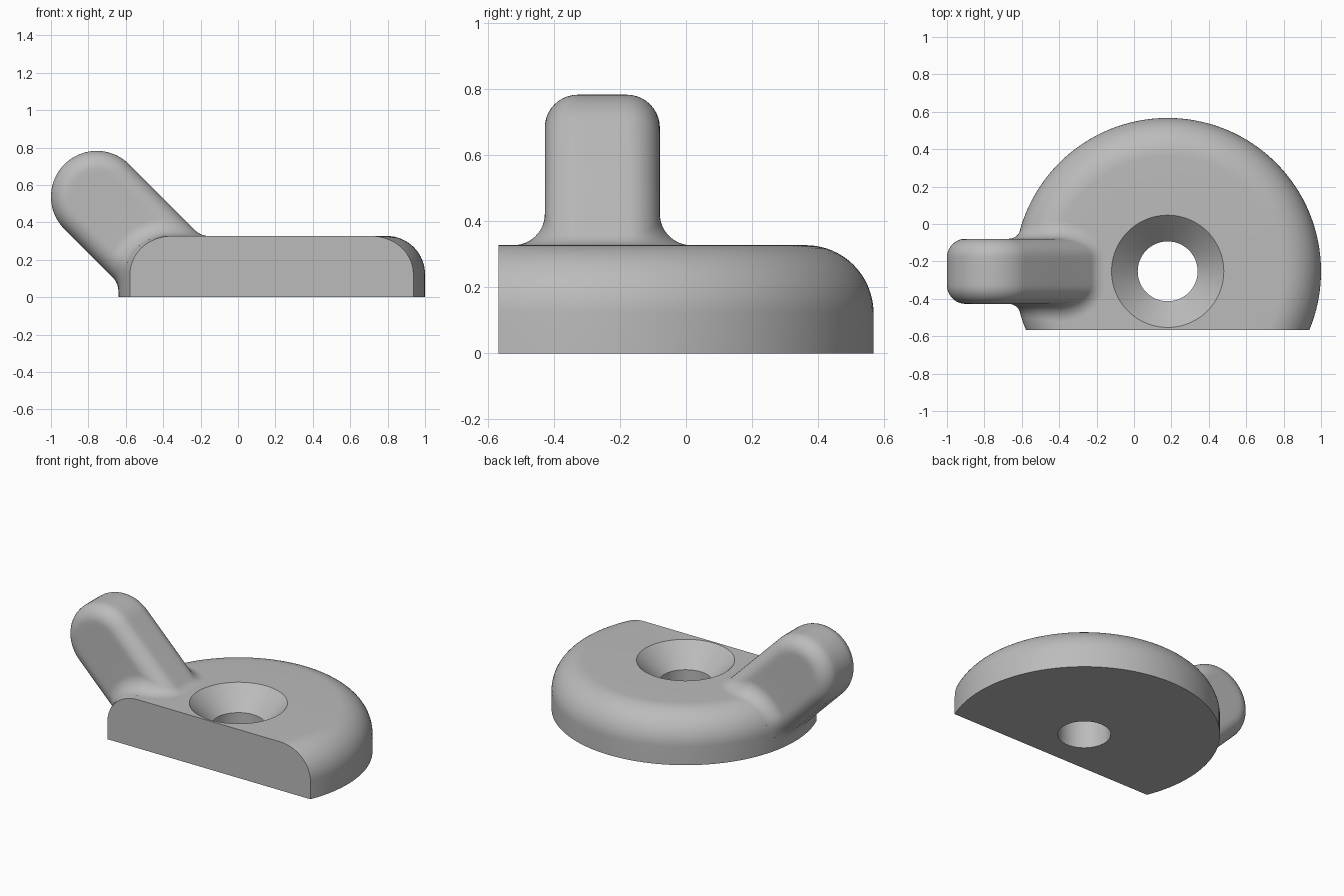
import bpy, bmesh, math
from mathutils import Vector

old = bpy.data.objects.get("Cube")
if old:
    bpy.data.objects.remove(old, do_unlink=True)

grey = bpy.data.materials.new("plain_grey")
grey.use_nodes = True
grey.diffuse_color = (0.5, 0.5, 0.5, 1)
grey.node_tree.nodes["Principled BSDF"].inputs["Base Color"].default_value = (0.5, 0.5, 0.5, 1)

CENTRE = Vector((0.18, -0.253, 0))
RADIUS, HEIGHT, ROUND = 0.82, 0.327, 0.205
CUT_Y = -0.567
TIP = Vector((-0.755, -0.253, 0.537))
HALF_U, HALF_V, EDGE, BLEND = 0.245, 0.174, 0.1, 0.1


def finish(name, bm):
    bmesh.ops.remove_doubles(bm, verts=bm.verts, dist=1e-5)
    bmesh.ops.recalc_face_normals(bm, faces=bm.faces)
    mesh = bpy.data.meshes.new(name)
    bm.to_mesh(mesh)
    bm.free()
    mesh.materials.append(grey)
    ob = bpy.data.objects.new(name, mesh)
    bpy.context.collection.objects.link(ob)
    bpy.ops.object.select_all(action='DESELECT')
    ob.select_set(True)
    bpy.context.view_layer.objects.active = ob
    bpy.ops.object.shade_smooth_by_angle(angle=math.radians(30))


def skin(bm, rows, closed):
    """Join rows of points with quads."""
    grid = [[bm.verts.new(p) for p in row] for row in rows]
    for a, b in zip(grid, grid[1:]):
        n = len(a)
        for i in range(n if closed else n - 1):
            j = (i + 1) % n
            bm.faces.new((a[i], a[j], b[j], b[i]))


# Base: turned profile with rounded rim and countersunk hole, sliced flat in front
profile = [(0.16, 0), (RADIUS, 0)]
for i in range(17):
    t = math.pi / 2 * i / 16
    profile.append((RADIUS - ROUND + ROUND * math.cos(t), HEIGHT - ROUND + ROUND * math.sin(t)))
profile += [(0.30, HEIGHT), (0.16, HEIGHT - 0.14)]
STEPS = 128
rings = []
for k in range(STEPS + 1):
    a = 2 * math.pi * k / STEPS
    rings.append([CENTRE + Vector((r * math.cos(a), r * math.sin(a), z)) for r, z in profile])
bm = bmesh.new()
skin(bm, rings, True)
bmesh.ops.remove_doubles(bm, verts=bm.verts, dist=1e-5)
cut = bmesh.ops.bisect_plane(bm, geom=bm.verts[:] + bm.edges[:] + bm.faces[:], dist=1e-6,
                             plane_co=(0, CUT_Y, 0), plane_no=(0, -1, 0), clear_outer=True)
edges = [e for e in cut["geom_cut"] if isinstance(e, bmesh.types.BMEdge)]
bmesh.ops.edgeloop_fill(bm, edges=edges)
finish("base", bm)


# Handle: leaning rounded bar, with a rolling-ball fillet onto the base
def base_distance(p):
    qx = math.hypot(p.x - CENTRE.x, p.y - CENTRE.y) - RADIUS + ROUND
    qz = p.z - HEIGHT + ROUND
    return min(max(qx, qz), 0) + math.hypot(max(qx, 0), max(qz, 0)) - ROUND


def base_normal(p):
    h = 1e-4
    axes = (Vector((h, 0, 0)), Vector((0, h, 0)), Vector((0, 0, h)))
    return Vector([base_distance(p + d) - base_distance(p - d) for d in axes]).normalized()


S = math.sqrt(0.5)
OUT, UP, SIDE = Vector((-S, 0, S)), Vector((S, 0, S)), Vector((0, 1, 0))

# Upper half of the rounded rectangle: (u, v, normal u, normal v)
fu, fv = HALF_U - EDGE, HALF_V - EDGE
half = [(fu * i / 6, HALF_V, 0, 1) for i in range(6)]
for sign in (1, -1):
    corner = []
    for i in range(11):
        t = math.pi / 2 * i / 10
        c, s = math.sin(t), math.cos(t)
        corner.append((fu + EDGE * c, sign * (fv + EDGE * s), c, sign * s))
    half += corner[::sign]
    if sign == 1:
        half += [(HALF_U, fv - 2 * fv * i / 4, 1, 0) for i in range(1, 4)]
half += [(fu * i / 6, -HALF_V, 0, -1) for i in range(5, -1, -1)]
section = half + [(-u, v, -nu, nv) for u, v, nu, nv in half[-2:0:-1]]

columns = []
for u, v, nu, nv in section:
    start = TIP + UP * u + SIDE * v
    n1 = UP * nu + SIDE * nv
    # Slide the ball down the bar until it rests on the base
    lo, hi = 0.0, 1.2
    for _ in range(40):
        mid = (lo + hi) / 2
        if base_distance(start + n1 * BLEND - OUT * mid) > BLEND:
            lo = mid
        else:
            hi = mid
    ball = start + n1 * BLEND - OUT * lo
    n2 = base_normal(ball)
    angle = n1.angle(n2)
    column = [start, start.lerp(ball - n1 * BLEND, 0.5)]
    for i in range(13):
        f = i / 12
        d = (n1 * math.sin((1 - f) * angle) + n2 * math.sin(f * angle)) / math.sin(angle)
        column.append(ball - d * BLEND)
    column.append(column[-1] - n2 * 0.02)
    columns.append(column)

bm = bmesh.new()
skin(bm, list(zip(*columns)), True)
# Round end: the half section turned about the cross axis
TURN = 36
tip_rows = []
for k in range(TURN + 1):
    a = math.pi * k / TURN
    d = UP * math.cos(a) + OUT * math.sin(a)
    tip_rows.append([TIP + d * u + SIDE * v for u, v, _, _ in half])
skin(bm, tip_rows, False)
bmesh.ops.dissolve_degenerate(bm, dist=1e-5, edges=bm.edges[:])
finish("handle", bm)
